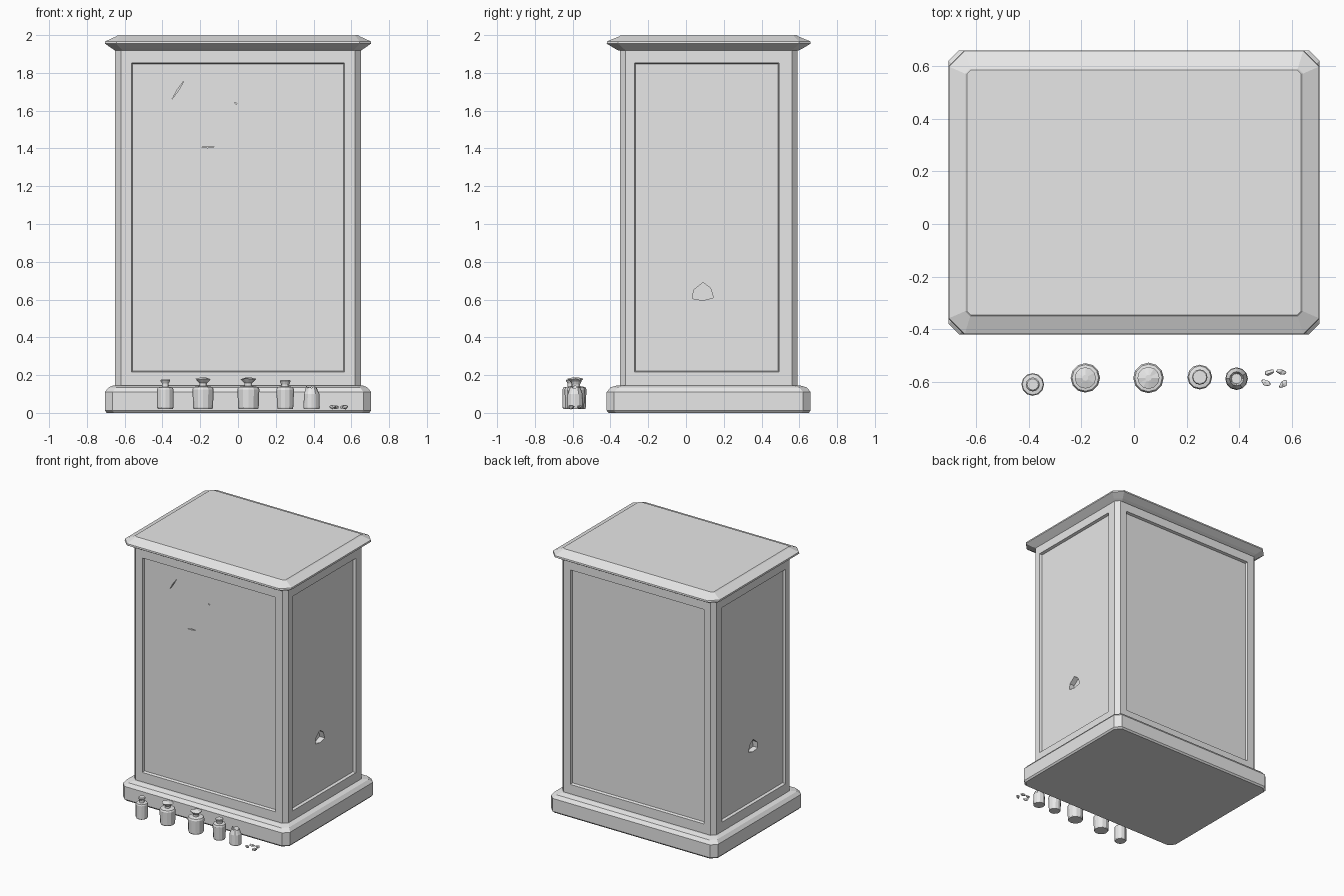
import bpy, bmesh, math, random
from mathutils import Vector, Matrix

cube = bpy.data.objects.get("Cube")
if cube:
    bpy.data.objects.remove(cube, do_unlink=True)
random.seed(4)
CY = 0.12  # cabinet centre in y

grey = bpy.data.materials.new("plain grey")
grey.use_nodes = True
grey.diffuse_color = (0.8, 0.8, 0.8, 1)
grey.node_tree.nodes["Principled BSDF"].inputs["Base Color"].default_value = (0.8, 0.8, 0.8, 1)


def finish(bm, name):
    bmesh.ops.recalc_face_normals(bm, faces=bm.faces)
    mesh = bpy.data.meshes.new(name)
    bm.to_mesh(mesh)
    bm.free()
    mesh.materials.append(grey)
    obj = bpy.data.objects.new(name, mesh)
    bpy.context.collection.objects.link(obj)
    return obj


def loft(bm, rings):
    """Join rings of points with quads and close both ends."""
    loops = [[bm.verts.new(p) for p in ring] for ring in rings]
    n = len(loops[0])
    for a, b in zip(loops, loops[1:]):
        for i in range(n):
            j = (i + 1) % n
            bm.faces.new((a[i], a[j], b[j], b[i]))
    bm.faces.new(loops[0][::-1])
    bm.faces.new(loops[-1])


def chamfered(hx, hy, c, z):
    """Rectangle with cut corners at height z."""
    pts = []
    for sx, sy in ((1, 1), (-1, 1), (-1, -1), (1, -1)):
        corner = [(sx * hx, CY + sy * (hy - c), z), (sx * (hx - c), CY + sy * hy, z)]
        pts += corner if sx * sy > 0 else corner[::-1]
    return pts


def slab(name, profile):
    bm = bmesh.new()
    loft(bm, [chamfered(*p) for p in profile])
    return finish(bm, name)


# Plinth and cornice
slab("plinth", [(0.695, 0.53, 0.04, 0), (0.705, 0.54, 0.04, 0.012),
                (0.705, 0.54, 0.04, 0.11), (0.685, 0.52, 0.04, 0.135),
                (0.66, 0.485, 0.04, 0.145)])
slab("cornice", [(0.65, 0.475, 0.04, 1.918), (0.665, 0.495, 0.045, 1.928),
                 (0.705, 0.54, 0.06, 1.955), (0.703, 0.538, 0.06, 1.967),
                 (0.643, 0.472, 0.02, 1.994), (0.635, 0.466, 0.015, 2.0)])

# Cabinet body with a sunken panel on each of the four sides
bm = bmesh.new()
loft(bm, [chamfered(0.65, 0.47, 0.03, z) for z in (0.12, 0.16, 1.91, 1.94)])
bmesh.ops.recalc_face_normals(bm, faces=bm.faces)
panels = [f for f in bm.faces if f.calc_area() > 1]
bmesh.ops.inset_individual(bm, faces=panels, thickness=0.08)
for f in panels:
    if abs(f.normal.x) > 0.9:
        bmesh.ops.translate(bm, verts=f.verts, vec=(0, -0.01, 0))
bmesh.ops.inset_individual(bm, faces=panels, thickness=0.008)
for f in panels:
    bmesh.ops.translate(bm, verts=f.verts, vec=f.normal * -0.02)
body = finish(bm, "cabinet_body")


def carve(target, rings):
    bm = bmesh.new()
    loft(bm, rings)
    cutter = finish(bm, "cutter")
    cutter.hide_render = True
    mod = target.modifiers.new("carve", 'BOOLEAN')
    mod.operation = 'DIFFERENCE'
    mod.solver = 'EXACT'
    mod.object = cutter
    bpy.context.view_layer.objects.active = target
    bpy.ops.object.modifier_apply(modifier=mod.name)
    bpy.data.objects.remove(cutter, do_unlink=True)


# Broken hole in both side panels
hole = [(0.035, 0.605), (0.04, 0.65), (0.09, 0.69), (0.13, 0.66), (0.145, 0.61), (0.09, 0.595)]
for s in (1, -1):
    carve(body, [[(s * x, y, z) for y, z in hole] for x in (0.7, 0.59)])

# Thin cracks in the front panel
for a, b in (((-0.35, 1.66), (-0.285, 1.76)), ((-0.2, 1.405), (-0.12, 1.41)),
             ((-0.02, 1.645), (-0.005, 1.635))):
    a, b = Vector(a), Vector(b)
    side = (b - a).orthogonal().normalized() * 0.004
    crack = (a, (a + b) / 2 + side, b, (a + b) / 2 - side)
    carve(body, [[(p.x, y, p.y) for p in crack] for y in (-0.4, -0.315)])


def bottle(name, x, y, r, profile, sides=12, jag=0.0):
    """Turned jar; jag makes the mouth uneven."""
    bm = bmesh.new()
    rings = []
    for k, (scale, z) in enumerate(profile):
        ring = []
        for i in range(sides):
            t = 2 * math.pi * i / sides
            dz = random.uniform(-jag, jag) if k == len(profile) - 2 else 0
            ring.append((x + r * scale * math.cos(t), y + r * scale * math.sin(t), z + dz))
        rings.append(ring)
    loft(bm, rings)
    return finish(bm, name)


# Row of jars in front of the cabinet
lidded = [(0.9, 0.02), (1, 0.028), (1, 0.125), (0.92, 0.135), (0.4, 0.138),
          (0.4, 0.155), (0.62, 0.172), (0.5, 0.178)]
flared = [(0.88, 0.02), (0.94, 0.028), (1, 0.125), (0.9, 0.137), (0.35, 0.142),
          (0.35, 0.157), (0.72, 0.178), (0.2, 0.188)]
tapered = [(0.85, 0.02), (0.9, 0.028), (1, 0.122), (0.9, 0.136), (0.45, 0.14),
           (0.45, 0.15), (0.62, 0.168), (0.55, 0.173)]
broken = [(0.95, 0.02), (1, 0.028), (0.95, 0.1), (0.62, 0.138), (0.45, 0.115)]
bottle("narrow_jar", -0.385, -0.61, 0.043, lidded)
bottle("wide_jar", -0.185, -0.585, 0.056, flared, jag=0.004)
bottle("middle_jar", 0.055, -0.585, 0.058, flared, jag=0.004)
bottle("small_jar", 0.25, -0.582, 0.047, tapered)
bottle("broken_jar", 0.39, -0.588, 0.043, broken, jag=0.01)

# Shards beside the broken jar
for i, (x, y, a) in enumerate(((0.515, -0.565, 0.3), (0.56, -0.562, -0.2),
                               (0.5, -0.605, -0.6), (0.567, -0.61, 0.8))):
    bm = bmesh.new()
    m = (Matrix.Translation((x, y, 0.032)) @ Matrix.Rotation(a, 4, 'Z')
         @ Matrix.Diagonal((0.021, 0.012, 0.011, 1)))
    bmesh.ops.create_icosphere(bm, subdivisions=1, radius=1, matrix=m)
    for v in bm.verts:
        v.co += Vector([random.uniform(-0.003, 0.003) for _ in range(3)])
    finish(bm, f"shard_{i + 1}")
